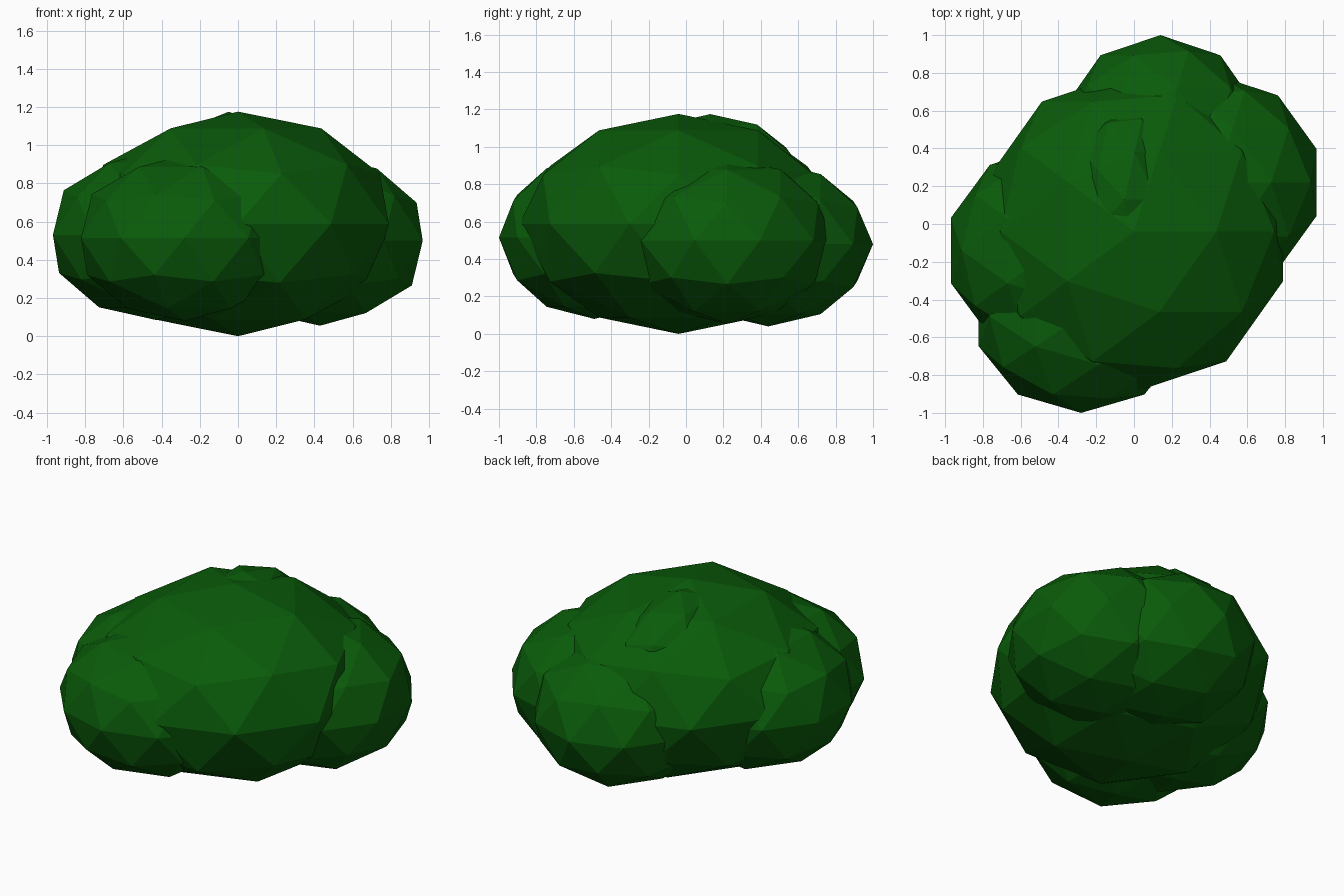
import bpy

if "Cube" in bpy.data.objects:
    bpy.data.objects.remove(bpy.data.objects["Cube"])

leaf = bpy.data.materials.new("leaf_green")
leaf.diffuse_color = (0.003, 0.105, 0.003, 1)
leaf.use_nodes = True
leaf.node_tree.nodes["Principled BSDF"].inputs["Base Color"].default_value = leaf.diffuse_color


def clump(name, centre, radii):
    """Flat-shaded, squashed icosphere of foliage."""
    bpy.ops.mesh.primitive_ico_sphere_add(subdivisions=2, radius=1, location=centre)
    ob = bpy.context.object
    ob.name = name
    ob.scale = radii
    bpy.ops.object.transform_apply(location=False, rotation=False, scale=True)
    ob.data.materials.append(leaf)
    return ob


# Large middle mass
clump("main_foliage", (0.0, -0.04, 0.588), (0.83, 0.85, 0.588))
# Surrounding lobes
clump("front_left_foliage", (-0.28, -0.49, 0.515), (0.57, 0.51, 0.435))
clump("back_foliage", (0.14, 0.44, 0.48), (0.54, 0.56, 0.44))
clump("right_foliage", (0.43, 0.22, 0.50), (0.565, 0.57, 0.445))
clump("left_foliage", (-0.43, -0.14, 0.53), (0.567, 0.56, 0.445))
# Shallow swelling just breaking the back of the crown
clump("crown_foliage", (-0.05, 0.13, 0.80), (0.33, 0.50, 0.375))
